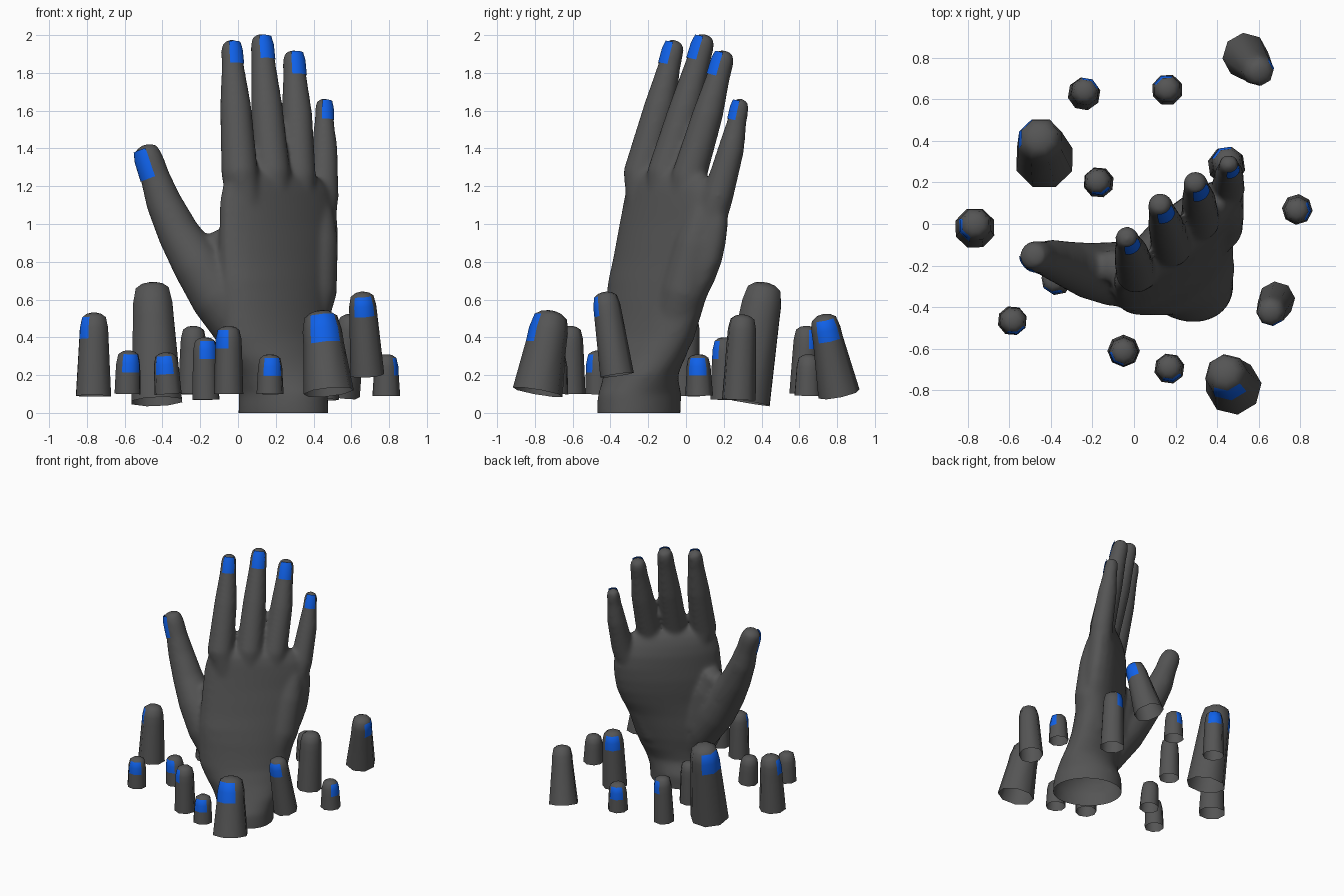
import bpy, bmesh
from math import sin, cos, pi, radians, sqrt
from mathutils import Vector

if "Cube" in bpy.data.objects:
    bpy.data.objects.remove(bpy.data.objects["Cube"])


def material(name, rgb):
    m = bpy.data.materials.new(name)
    m.diffuse_color = (*rgb, 1)
    m.use_nodes = True
    m.node_tree.nodes["Principled BSDF"].inputs["Base Color"].default_value = m.diffuse_color
    return m


SKIN = material("dark_grey", (0.09, 0.09, 0.09))
BLUE = material("nail_blue", (0.005, 0.12, 0.82))

# fingertip profile: distance from the tip and width, both in tip radii
CAP = [(2.4, 1.04), (1.0, 1.0), (0.3, 0.84), (0.08, 0.52), (0.0, 0.2)]


def add_object(name, bm):
    me = bpy.data.meshes.new(name)
    bm.to_mesh(me)
    bm.free()
    ob = bpy.data.objects.new(name, me)
    bpy.context.collection.objects.link(ob)
    me.materials.append(SKIN)
    me.materials.append(BLUE)
    return ob


def loft(bm, rings, close_base=True):
    """Skin a list of point rings; returns the faces row by row."""
    vs = [[bm.verts.new(p) for p in ring] for ring in rings]
    n = len(vs[0])
    rows = [[bm.faces.new((a[i], a[(i + 1) % n], b[(i + 1) % n], b[i])) for i in range(n)]
            for a, b in zip(vs, vs[1:])]
    bm.faces.new(vs[-1])
    if close_base:
        bm.faces.new(vs[0][::-1])
    return rows


def finger_rings(path, facing, sides, grow=0.0, nail_len=2.4):
    """Tapered rings along (x, y, z, r) points; vertex 0 looks along the nail direction."""
    pts = [Vector(p[:3]) for p in path]
    tip, r = pts[-1], path[-1][3]
    axis = (tip - pts[-2]).normalized()
    secs = [(p, q[3]) for p, q in zip(pts[:-1], path)]
    secs += [(tip - axis * min(d, nail_len) * r, r * s) for d, s in CAP]
    rings = []
    for i, (c, rad) in enumerate(secs):
        if i >= len(pts) - 1:
            t = axis
        else:
            t = (pts[min(i + 1, len(pts) - 1)] - pts[max(i - 1, 0)]).normalized()
        n = Vector((facing[0], facing[1], 0))
        n = (n - t * n.dot(t)).normalized()
        b = t.cross(n)
        rings.append([c + (rad + grow) * (cos(a) * n + sin(a) * b)
                      for a in (2 * pi * k / sides for k in range(sides))])
    return rings


# hand: finger paths from inside the palm to the tip, and nail directions
DORSAL = (0.55, -0.83)
FINGERS = {
    "index": ([(.06, -.22, 1.0, .085), (.008, -.235, 1.27, .098), (-.012, -.14, 1.62, .083),
               (-.038, -.055, 1.975, .058)], DORSAL),
    "middle": ([(.18, -.12, 1.0, .09), (.18, -.11, 1.27, .097), (.152, -.003, 1.62, .085),
                (.122, .105, 2.005, .062)], DORSAL),
    "ring": ([(.31, -.01, 1.0, .085), (.32, .015, 1.25, .093), (.312, .115, 1.58, .082),
              (.292, .21, 1.92, .061)], DORSAL),
    "little": ([(.42, .10, .92, .085), (.452, .17, 1.15, .082), (.458, .24, 1.4, .07),
                (.455, .295, 1.665, .05)], DORSAL),
    "thumb": ([(.08, -.24, .33, .13), (.02, -.24, .45, .15), (-.10, -.24, .62, .155),
               (-.215, -.225, .79, .135), (-.315, -.195, .95, .112), (-.395, -.17, 1.12, .095),
               (-.497, -.15, 1.42, .076)], (-0.72, -0.69)),
}
# flesh between thumb and palm, and the heel below the little finger
FILLERS = [[(.05, -.22, .5, .14), (-.05, -.21, .8, .11), (-.13, -.2, .96, .085)],
           [(.33, -.08, .4, .12), (.40, -.01, .65, .125), (.42, .05, .9, .11), (.43, .1, 1.1, .09)]]

# palm and wrist sections: z, centre x, y, half width, half thickness, turn in degrees
PALM = [(-.06, .24, -.25, .255, .20, -35), (.03, .24, -.25, .252, .205, -35),
        (.1, .24, -.245, .25, .205, -35), (.2, .237, -.24, .25, .195, 15),
        (.3, .215, -.22, .29, .185, 33), (.4, .195, -.20, .33, .175, 36),
        (.5, .195, -.18, .345, .17, 38), (.6, .20, -.16, .36, .165, 40),
        (.7, .21, -.13, .385, .16, 42), (.8, .215, -.10, .40, .155, 42),
        (.9, .215, -.08, .405, .15, 42), (1.0, .215, -.065, .405, .14, 42),
        (1.1, .21, -.06, .395, .13, 41), (1.18, .20, -.07, .365, .115, 40),
        (1.24, .185, -.085, .32, .095, 40), (1.28, .17, -.095, .26, .06, 40)]


def ellipse(z, x, y, w, t, deg, sides=48):
    out = []
    for k in range(sides):
        a = 2 * pi * k / sides
        d = a - radians(deg)
        rad = w * t / sqrt((t * cos(d)) ** 2 + (w * sin(d)) ** 2)
        out.append(Vector((x + rad * cos(a), y + rad * sin(a), z)))
    return out


bm = bmesh.new()
loft(bm, [ellipse(*s) for s in PALM])
for path, facing in FINGERS.values():
    loft(bm, finger_rings(path, facing, 32))
for path in FILLERS:
    loft(bm, finger_rings(path, DORSAL, 32, nail_len=1.2))
bmesh.ops.recalc_face_normals(bm, faces=bm.faces[:])
raw = add_object("hand_raw", bm)

# fuse the parts into one smooth skin, then cut the wrist open at the floor
mod = raw.modifiers.new("fuse", 'REMESH')
mod.mode = 'VOXEL'
mod.voxel_size = 0.013
mod = raw.modifiers.new("soften", 'SMOOTH')
mod.factor = 0.5
mod.iterations = 20
fused = raw.evaluated_get(bpy.context.evaluated_depsgraph_get())
bm = bmesh.new()
bm.from_mesh(fused.to_mesh())
fused.to_mesh_clear()
bpy.data.objects.remove(raw)
bmesh.ops.bisect_plane(bm, geom=bm.verts[:] + bm.edges[:] + bm.faces[:],
                       plane_co=(0, 0, 0), plane_no=(0, 0, 1), clear_inner=True)
for f in bm.faces:
    f.smooth = True
    f.material_index = 0
add_object("hand", bm)

# painted nails lying on the hand's fingertips
for name, (path, facing) in FINGERS.items():
    bm = bmesh.new()
    rings = finger_rings(path, facing, 32, 0.002)
    k = len(path) - 1
    rows = [[bm.verts.new(ring[j]) for j in range(-4, 5)] for ring in rings[k:k + 3]]
    for a, b in zip(rows, rows[1:]):
        for i in range(8):
            f = bm.faces.new((a[i], a[i + 1], b[i + 1], b[i]))
            f.smooth = True
            f.material_index = 1
    add_object(name + "_nail", bm)

# loose fingertips around the wrist: base (x, y, z, r), tip (x, y, z, r), nail direction
STUBS = [
    ((-.765, -.02, .09, .1), (-.762, 0, .53, .08), (-.9, -.4)),
    ((-.585, -.465, .1, .072), (-.58, -.465, .33, .066), (.3, -.95)),
    ((-.43, .31, .06, .145), (-.455, .42, .69, .112), (-.9, .4)),
    ((-.24, .625, .1, .08), (-.235, .64, .46, .068), (.5, .8)),
    ((.16, .645, .09, .076), (.16, .65, .31, .067), (-.4, .9)),
    ((.17, -.695, .1, .074), (.17, -.69, .31, .066), (.25, -.97)),
    ((.48, -.785, .11, .135), (.435, -.71, .54, .105), (.15, -.99)),
    ((.685, -.365, .2, .09), (.655, -.43, .64, .072), (.1, -.99)),
    ((.785, .07, .09, .074), (.785, .065, .31, .064), (1, -.1)),
    ((.535, .81, .1, .112), (.61, .725, .52, .078), (.99, .1)),
    ((.445, .28, .07, .092), (.45, .30, .52, .077), (-.5, .85)),
    ((-.17, .2, .07, .075), (-.175, .205, .4, .066), (.3, -.95)),
    ((-.05, -.61, .1, .078), (-.05, -.615, .46, .068), (-.7, -.7)),
    ((-.37, -.27, .1, .073), (-.385, -.27, .32, .066), (-.2, -.98)),
]
for n, (base, tip, facing) in enumerate(STUBS, 1):
    bm = bmesh.new()
    rows = loft(bm, finger_rings([base, tip], facing, 8, nail_len=1.75), close_base=False)
    for f in bm.faces:
        f.smooth = True
    for row in rows[1:3]:
        row[0].material_index = row[-1].material_index = 1
    bmesh.ops.recalc_face_normals(bm, faces=bm.faces[:])
    add_object(f"fingertip_{n}", bm)
